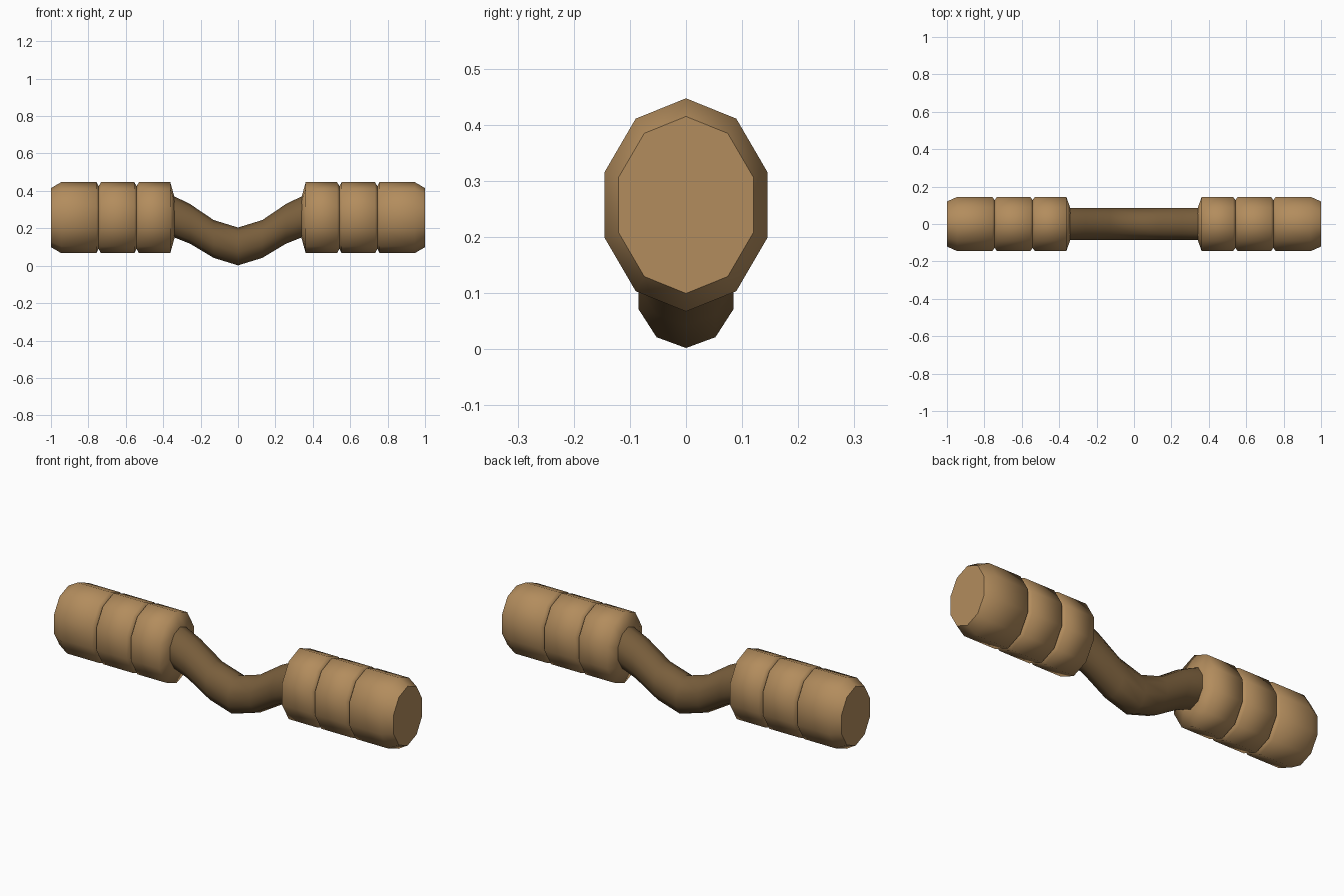
import bpy, math

if "Cube" in bpy.data.objects:
    bpy.data.objects.remove(bpy.data.objects["Cube"])

SIDES = 10


def material(name, rgb):
    m = bpy.data.materials.new(name)
    m.diffuse_color = (*rgb, 1)
    m.use_nodes = True
    m.node_tree.nodes["Principled BSDF"].inputs["Base Color"].default_value = m.diffuse_color
    return m


def loft(name, rings, mat, cap_start, cap_end, sharp=()):
    """Skin oval rings (x, centre z, y radius, z radius) placed along x."""
    verts, faces = [], []
    for x, cz, ry, rz in rings:
        for k in range(SIDES):
            a = 2 * math.pi * k / SIDES
            verts.append((x, -ry * math.sin(a), cz + rz * math.cos(a)))
    for i in range(len(rings) - 1):
        for k in range(SIDES):
            n = (k + 1) % SIDES
            a, b = i * SIDES, (i + 1) * SIDES
            faces.append((a + k, a + n, b + n, b + k))
    last = (len(rings) - 1) * SIDES
    if cap_start:
        faces.append(tuple(reversed(range(SIDES))))
    if cap_end:
        faces.append(tuple(range(last, last + SIDES)))
    mesh = bpy.data.meshes.new(name)
    mesh.from_pydata(verts, [], faces)
    mesh.materials.append(mat)
    mesh.shade_smooth()
    # crisp edges around chosen rings only
    for e in mesh.edges:
        r0, r1 = (v // SIDES for v in e.vertices)
        e.use_edge_sharp = r0 == r1 and r0 in sharp
    # make the normals face outward
    import bmesh
    bm = bmesh.new()
    bm.from_mesh(mesh)
    bmesh.ops.recalc_face_normals(bm, faces=bm.faces)
    bm.to_mesh(mesh)
    bm.free()
    ob = bpy.data.objects.new(name, mesh)
    bpy.context.collection.objects.link(ob)
    return ob


tan = material("tan_grip", (0.45, 0.265, 0.11))
brown = material("brown_bar", (0.19, 0.112, 0.045))

# ribbed grips: (x, scale of the full oval)
profile = [(0.34, 0.58), (0.362, 1),
           (0.53, 1), (0.542, 0.88), (0.554, 1),
           (0.733, 1), (0.745, 0.88), (0.757, 1),
           (0.945, 1), (1.0, 0.83)]
for side, label in ((1, "right_grip"), (-1, "left_grip")):
    loft(label, [(side * x, 0.257, 0.1525 * s, 0.19 * s) for x, s in profile],
         tan, True, True, sharp=(0, 3, 6, 9))

# sagging centre bar: (x, centre z, z radius), mirrored across x
half = [(0, 0.103, 0.101), (0.13, 0.143, 0.101), (0.257, 0.224, 0.106), (0.345, 0.263, 0.11)]
path = [(-x, z, r) for x, z, r in reversed(half[1:])] + half
loft("curved_bar", [(x, z, 0.0893, r) for x, z, r in path], brown, True, True, sharp=(0, 6))
